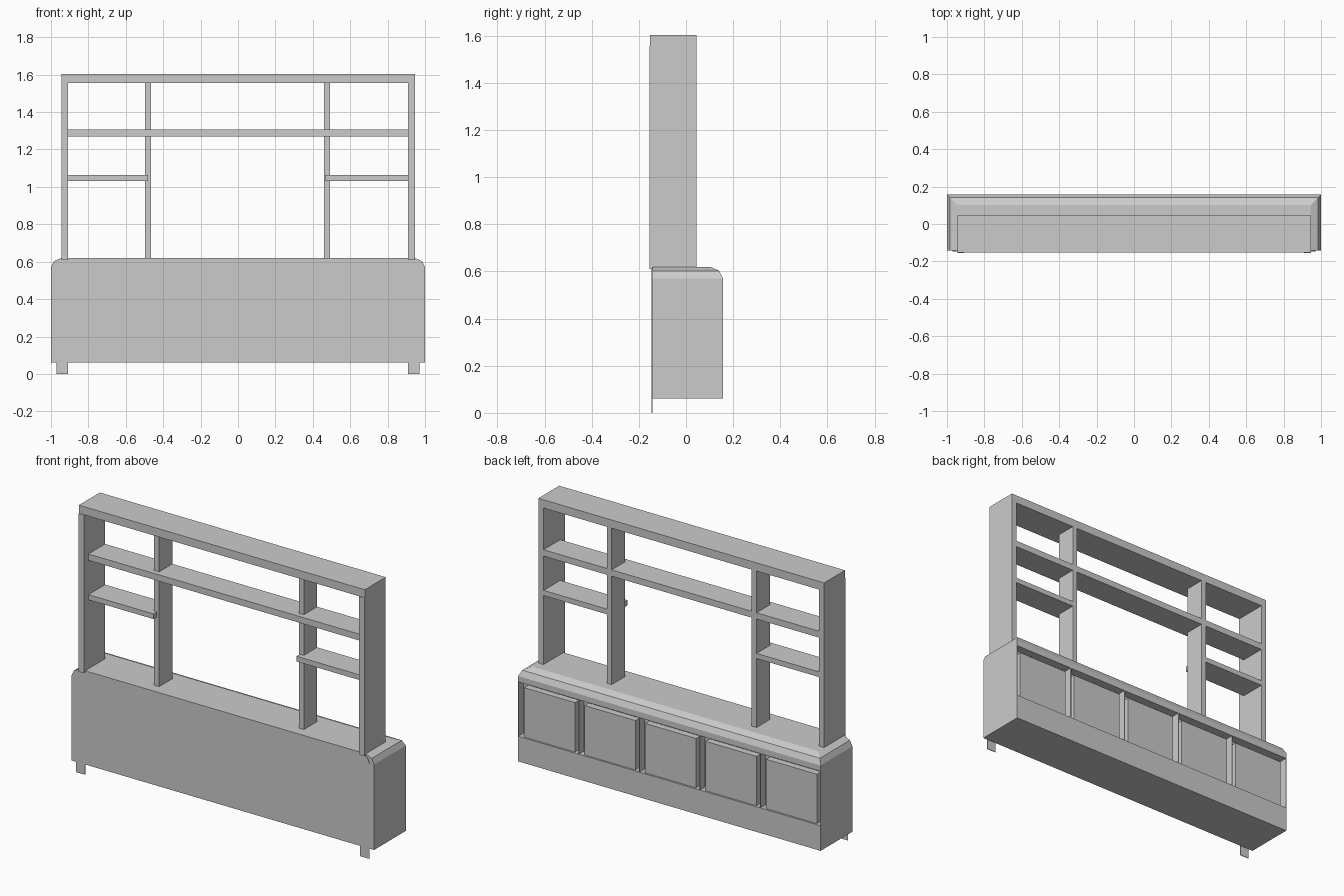
import bpy, bmesh

if "Cube" in bpy.data.objects:
    bpy.data.objects.remove(bpy.data.objects["Cube"])


def finish(name, bm):
    bmesh.ops.recalc_face_normals(bm, faces=bm.faces)
    mesh = bpy.data.meshes.new(name)
    bm.to_mesh(mesh)
    bm.free()
    ob = bpy.data.objects.new(name, mesh)
    bpy.context.scene.collection.objects.link(ob)
    return ob


def add_box(bm, x0, x1, y0, y1, z0, z1):
    vs = bmesh.ops.create_cube(bm, size=1)['verts']
    for v in vs:
        v.co.x = x1 if v.co.x > 0 else x0
        v.co.y = y1 if v.co.y > 0 else y0
        v.co.z = z1 if v.co.z > 0 else z0


def boxes(name, *dims):
    bm = bmesh.new()
    for d in dims:
        add_box(bm, *d)
    return finish(name, bm)


FRONT, BACK = -0.143, 0.157      # low cabinet depth
RACK_FRONT, RACK_BACK = -0.155, 0.045   # shelf rack depth

# Low cabinet: stacked rings give the chamfered ends and rear top edge
bm = bmesh.new()
rings = []
for z, inset in ((0.06, 0), (0.57, 0), (0.603, 0.016), (0.62, 0.055)):
    x, b = 1 - inset, BACK - inset
    rings.append([bm.verts.new(p) for p in
                  ((-x, FRONT, z), (x, FRONT, z), (x, b, z), (-x, b, z))])
bm.faces.new(rings[0])
bm.faces.new(rings[-1])
for lo, hi in zip(rings, rings[1:]):
    for i in range(4):
        j = (i + 1) % 4
        bm.faces.new((lo[i], lo[j], hi[j], hi[i]))
cabinet = finish("cabinet_body", bm)

# Five door recesses separated by thin dividers
PITCH = 0.4
centres = [(i - 2) * PITCH for i in range(5)]
cutter = boxes("recess_cutter", *[(c - 0.198, c + 0.198, 0.107, 0.2, 0.21, 0.535)
                                  for c in centres])
cutter.hide_render = True
mod = cabinet.modifiers.new("recesses", 'BOOLEAN')
mod.operation = 'DIFFERENCE'
mod.solver = 'EXACT'
mod.object = cutter
bpy.context.view_layer.objects.active = cabinet
bpy.ops.object.modifier_apply(modifier=mod.name)
bpy.data.objects.remove(cutter)

# Door panels
for i, c in enumerate(centres):
    boxes(f"door_panel_{i + 1}", (c - 0.168, c + 0.168, 0.105, 0.146, 0.208, 0.505))

# Thin leg strips on the front, following the chamfered corner
for side, s in (("left", -1), ("right", 1)):
    bm = bmesh.new()
    outline = [(0.91, 0), (0.97, 0), (0.97, 0.57), (0.96, 0.595), (0.94, 0.612), (0.91, 0.612)]
    face = bm.faces.new([bm.verts.new((s * x, FRONT + 0.001, z)) for x, z in outline])
    ext = bmesh.ops.extrude_face_region(bm, geom=[face])['geom']
    for v in ext:
        if isinstance(v, bmesh.types.BMVert):
            v.co.y -= 0.004
    finish(f"{side}_leg_strip", bm)

# Shelf rack: outer uprights, shallower inner uprights, top board
for side, s in (("left", -1), ("right", 1)):
    a, b = sorted((s * 0.91, s * 0.945))
    boxes(f"{side}_outer_upright", (a, b, RACK_FRONT, RACK_BACK, 0.61, 1.556))
boxes("left_inner_upright", (-0.498, -0.465, -0.08, RACK_BACK, 0.62, 1.556))
boxes("right_inner_upright", (0.46, 0.492, -0.08, RACK_BACK, 0.62, 1.556))
boxes("top_board", (-0.945, 0.945, RACK_FRONT + 0.003, RACK_BACK, 1.555, 1.604))

# Shelves
boxes("long_shelf", (-0.912, 0.912, -0.112, RACK_BACK, 1.268, 1.306))
boxes("left_side_shelf", (-0.912, -0.48, -0.112, RACK_BACK, 1.032, 1.063))
boxes("right_side_shelf", (0.465, 0.912, -0.112, RACK_BACK, 1.032, 1.063))
